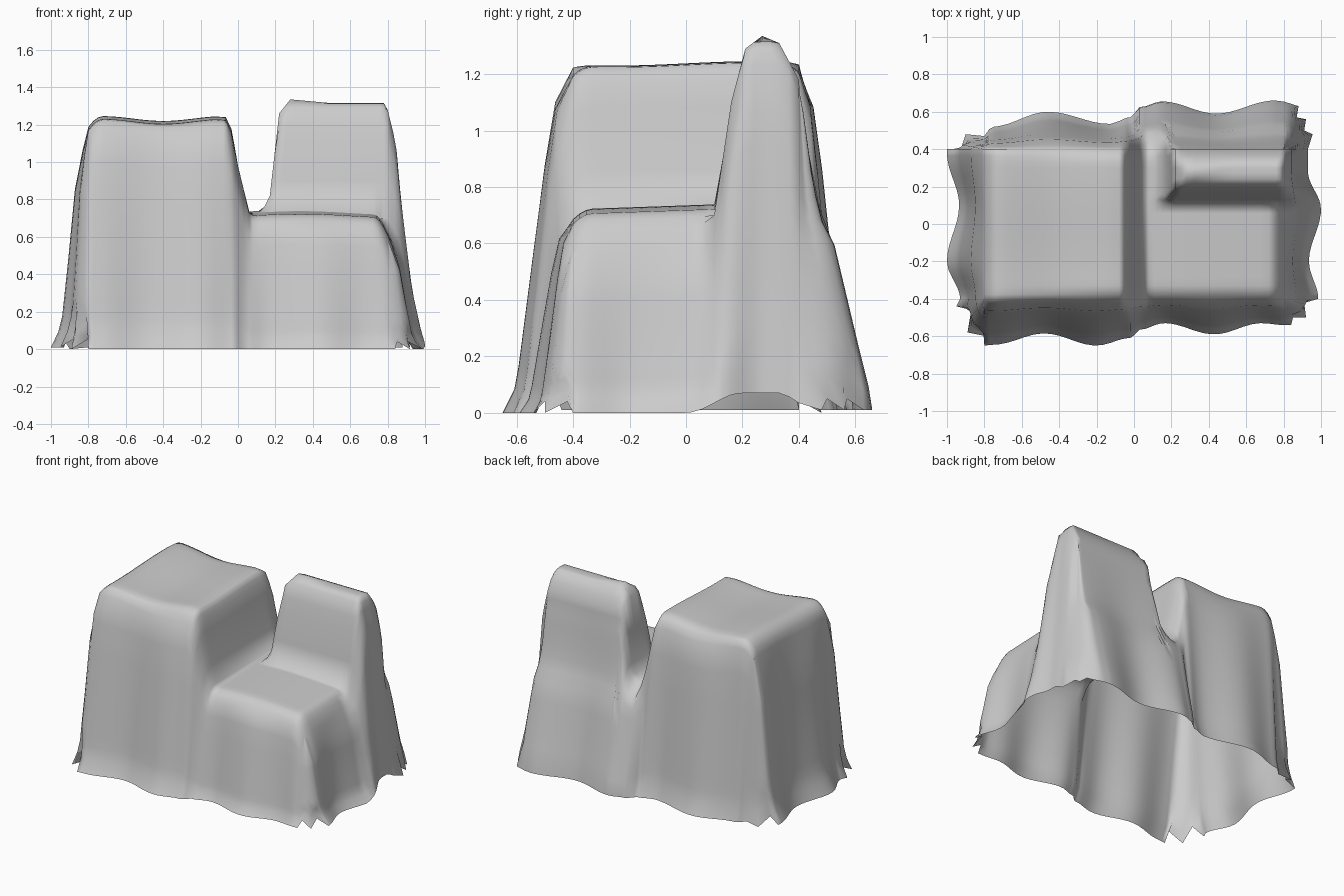
import bpy, bmesh, math

if "Cube" in bpy.data.objects:
    bpy.data.objects.remove(bpy.data.objects["Cube"])


def lerp_table(pts, v, smooth=False):
    """Interpolate a short list of (position, value) points."""
    if v <= pts[0][0]:
        return pts[0][1]
    for (a, p), (b, q) in zip(pts, pts[1:]):
        if v <= b:
            k = (v - a) / (b - a)
            if smooth:
                k = (1 - math.cos(math.pi * k)) / 2
            return p + (q - p) * k
    return pts[-1][1]


def span(a, b, n):
    return [a + (b - a) * i / n for i in range(n)]


# Heights of the covered furniture: table, seat and chair back
TABLE = [(-0.065, 1.225), (-0.035, 1.165), (0.0, 0.98), (0.06, 0.73), (0.08, 0.5)]
BACK_X = [(0.08, 0.5), (0.11, 0.7), (0.17, 0.82), (0.22, 1.26), (0.28, 1.335), (0.5, 1.315),
          (0.78, 1.315), (0.8, 1.28)]
BACK_Y = [(0.08, 0.5), (0.1, 0.7), (0.16, 1.1), (0.21, 1.29), (0.27, 1.335), (0.33, 1.31),
          (0.4, 1.18)]


def height(x, y):
    ex = max(0, abs(x) - 0.72) / 0.08
    ey = max(0, abs(y) - 0.33) / 0.07
    front_dip = lerp_table([(-0.75, 0.008), (-0.1, 0.035)], x)
    table = lerp_table(TABLE, x) - 0.055 * ex * ex - front_dip * ey * ey
    if x < 0:
        table += 0.013 * math.cos((x + 0.73) * 9.5) * min(1, -x * 8) + 0.008 * math.sin(y * 6)
    seat = 0.725 + 0.035 * y + 0.01 * math.cos(x * 6 - 2)
    seat -= 0.09 * ex * ex + (0.035 * ey * ey if y < 0 else 0.02 * ey * ey)
    back = min(lerp_table(BACK_X, x), lerp_table(BACK_Y, y))
    return max(table, seat, back)


# Wavy hem along each side, and pointed corners
FRONT = [(-0.8, -0.65), (-0.75, -0.645), (-0.48, -0.585), (-0.2, -0.65), (-0.02, -0.61),
         (0.03, -0.565), (0.16, -0.53), (0.43, -0.59), (0.68, -0.53), (0.8, -0.54)]
RIGHT = [(-0.4, 0.985), (-0.2, 0.935), (0.08, 1.0), (0.28, 0.93), (0.4, 0.93)]
REAR = [(-0.8, 0.47), (-0.76, 0.52), (-0.46, 0.6), (-0.13, 0.535), (-0.02, 0.57),
        (0.03, 0.625), (0.15, 0.655), (0.44, 0.59), (0.75, 0.66), (0.8, 0.655)]
LEFT = [(-0.4, -0.93), (-0.2, -1.0), (0.1, -0.935), (0.38, -1.0), (0.4, -1.0)]
CORNERS = {
    "fr": [(0.84, -0.54, 0.0), (0.85, -0.5, 0.04), (0.92, -0.5, 0.0), (0.91, -0.42, 0.04)],
    "br": [(0.955, 0.48, 0.01), (0.91, 0.5, 0.05), (0.92, 0.56, 0.01), (0.87, 0.57, 0.05),
           (0.88, 0.63, 0.01)],
    "bl": [(-0.9, 0.48, 0.0), (-0.93, 0.39, 0.05)],
    "fl": [(-0.95, -0.44, 0.01), (-0.87, -0.46, 0.06), (-0.89, -0.58, 0.0), (-0.79, -0.6, 0.06)],
}

# How far the cloth has flared out: by fraction of its fall, or by height behind the chair
FLARE_X = [(0, 0), (0.1, 0.15), (0.28, 0.36), (0.6, 0.54), (0.89, 0.72), (0.95, 0.85), (1, 1)]
FLARE_Y = [(0, 0), (0.1, 0.26), (0.28, 0.41), (0.5, 0.55), (0.92, 0.81), (1, 1)]
FLARE_RIGHT = [(0, 0), (0.15, 0.3), (0.7, 0.7), (1, 1)]
FLARE_CHAIR = [(0.04, 1), (0.25, 0.8), (0.6, 0.48), (0.67, 0.33), (0.8, 0.2), (1.18, 0)]
STEPS = [0.04, 0.1, 0.18, 0.28, 0.36, 0.43, 0.5, 0.6, 0.72, 0.8, 0.86, 0.93, 1]

xs = (span(-0.8, -0.72, 3) + span(-0.72, -0.08, 14) + [-0.08, -0.065, -0.05, -0.035, -0.02, 0]
      + [0.03, 0.06, 0.08, 0.11, 0.14, 0.17, 0.195, 0.22, 0.25] + span(0.28, 0.72, 10)
      + [0.72, 0.74, 0.76, 0.78, 0.8])
ys = (span(-0.4, -0.33, 3) + span(-0.33, 0.1, 10)
      + [0.1, 0.13, 0.16, 0.185, 0.21, 0.24, 0.27, 0.3, 0.33, 0.365, 0.4])
nx, ny = len(xs), len(ys)
bm = bmesh.new()

# Top of the sheet
grid = [[bm.verts.new((x, y, height(x, y))) for y in ys] for x in xs]
for i in range(nx - 1):
    for j in range(ny - 1):
        bm.faces.new((grid[i][j], grid[i + 1][j], grid[i + 1][j + 1], grid[i][j + 1]))

# Rim vertex, hem point, smooth hem above it and side, counter-clockwise
pairs = []


def side(vert, x, y, z, name):
    pairs.append((vert, (x, y, z), (x, y), name))


def corner(vert, key, ax, ay, from_y):
    """Fan of pointed hem; higher up it follows a quarter ellipse."""
    pts = CORNERS[key]
    for k, p in enumerate(pts):
        u = (k + 1) / (len(pts) + 1) * math.pi / 2
        c, s = (math.sin(u), math.cos(u)) if from_y else (math.cos(u), math.sin(u))
        pairs.append((vert, p, (vert.co.x + ax * c, vert.co.y + ay * s), key))


for i in range(nx):
    side(grid[i][0], xs[i], lerp_table(FRONT, xs[i], True), 0.0, "front")
corner(grid[-1][0], "fr", 0.185, -0.14, True)
for j in range(ny):
    lift = 0.07 * lerp_table([(0, 0), (0.2, 1), (0.34, 1), (0.4, 0.5)], ys[j], True)
    side(grid[-1][j], lerp_table(RIGHT, ys[j], True), ys[j], lift, "right")
corner(grid[-1][-1], "br", 0.13, 0.255, False)
for i in reversed(range(nx)):
    side(grid[i][-1], xs[i], lerp_table(REAR, xs[i], True), 0.01, "rear")
corner(grid[0][-1], "bl", -0.2, 0.07, True)
for j in reversed(range(ny)):
    side(grid[0][j], lerp_table(LEFT, ys[j], True), ys[j], 0.01, "left")
corner(grid[0][0], "fl", -0.13, -0.25, False)

# Hanging skirt of the sheet
columns = []
for rim, hem, soft, name in pairs:
    x, y, z = rim.co
    col = [rim]
    for t in STEPS:
        h = z + (hem[2] - z) * t
        if name == "br" or (name == "rear" and x >= 0.02):
            f = 1 if t == 1 else lerp_table(FLARE_CHAIR, h) * min(1, t / 0.1)
        elif name == "right" and y > 0.1:
            f = lerp_table(FLARE_RIGHT, t)
        else:
            f = lerp_table(FLARE_Y if name in ("front", "rear") else FLARE_X, t)
        k = max(0, (t - 0.8) / 0.2)
        tx = soft[0] + (hem[0] - soft[0]) * k
        ty = soft[1] + (hem[1] - soft[1]) * k
        col.append(bm.verts.new((x + (tx - x) * f, y + (ty - y) * f, h)))
    columns.append(col)
for a, b in zip(columns, columns[1:] + columns[:1]):
    for k in range(len(STEPS)):
        bm.faces.new(list(dict.fromkeys((a[k], a[k + 1], b[k + 1], b[k]))))

mesh = bpy.data.meshes.new("dust_sheet")
bm.to_mesh(mesh)
bm.free()
for p in mesh.polygons:
    p.use_smooth = True
sheet = bpy.data.objects.new("dust_sheet", mesh)
bpy.context.collection.objects.link(sheet)
